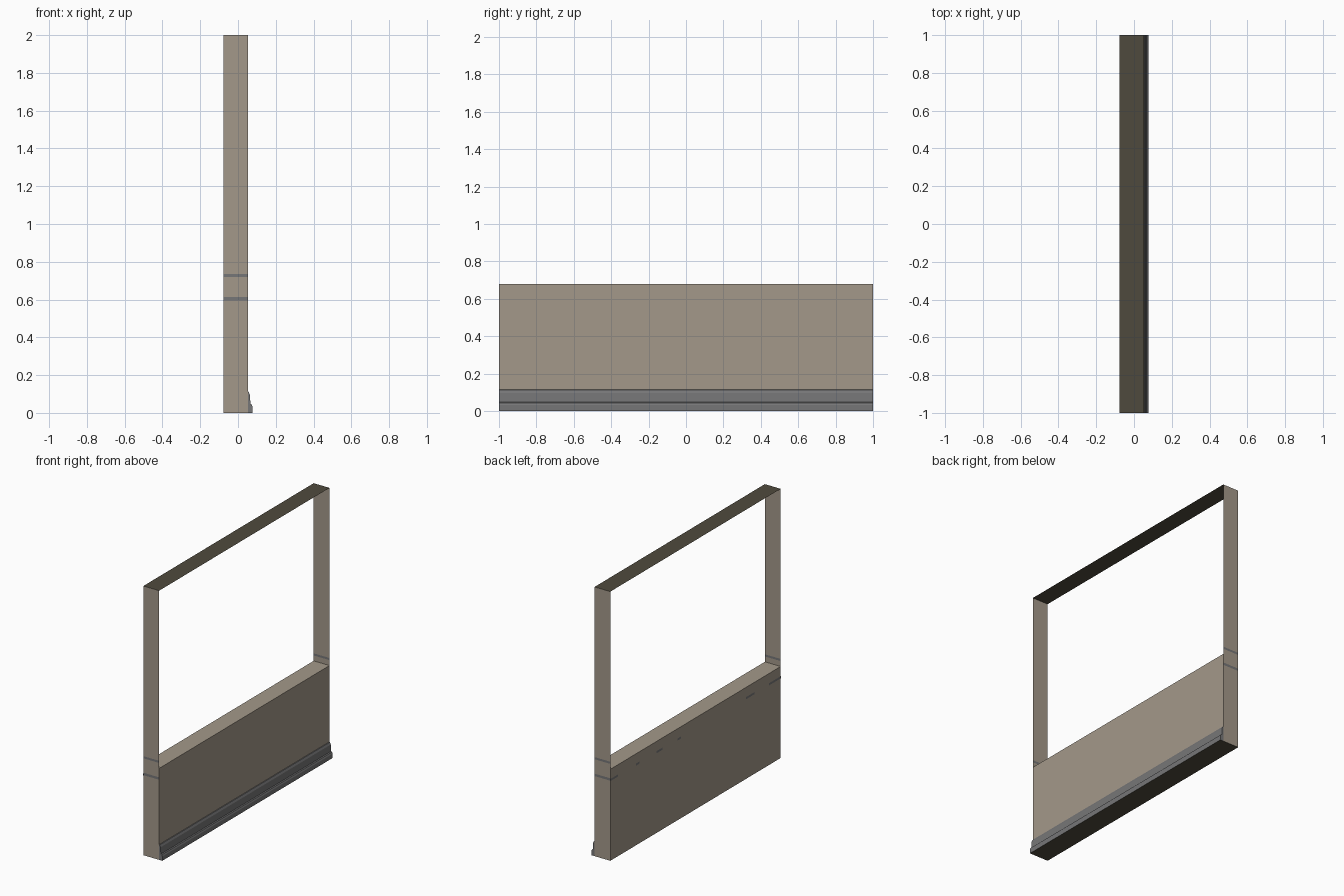
import bpy

if "Cube" in bpy.data.objects:
    bpy.data.objects.remove(bpy.data.objects["Cube"])


def material(name, hex_rgb):
    def lin(c):
        c /= 255
        return c / 12.92 if c <= 0.04045 else ((c + 0.055) / 1.055) ** 2.4
    m = bpy.data.materials.new(name)
    m.diffuse_color = (*[lin(c) for c in hex_rgb], 1)
    m.use_nodes = True
    m.node_tree.nodes["Principled BSDF"].inputs["Base Color"].default_value = m.diffuse_color
    return m


TAUPE = material("taupe_wall", (0xA4, 0x99, 0x8A))
OLIVE = material("dark_olive_edge", (0x4F, 0x4A, 0x3D))
GREY = material("grey_trim", (0x76, 0x76, 0x77))

X0, X1, XT = -0.078, 0.052, 0.078   # wall back, wall front, trim front
SILL, TOP = 0.68, 2.0


def build(name, verts, faces, mat):
    me = bpy.data.meshes.new(name)
    me.from_pydata(verts, [], faces)
    me.materials.append(mat)
    ob = bpy.data.objects.new(name, me)
    bpy.context.collection.objects.link(ob)
    return ob


def level(name, z, mat, up=True):
    # horizontal sheet across the wall thickness
    v = [(X0, -1, z), (X1, -1, z), (X1, 1, z), (X0, 1, z)]
    return build(name, v, [(0, 1, 2, 3) if up else (3, 2, 1, 0)], mat)


# Thin top and bottom edges, and the sill of the opening
level("top_edge", TOP, OLIVE)
level("bottom_edge", 0, OLIVE, up=False)
level("sill", SILL, TAUPE)

# Long lower wall faces on both sides
for name, x, s in (("wall_front", X1, 1), ("wall_back", X0, -1)):
    v = [(x, -s, 0), (x, s, 0), (x, s, SILL), (x, -s, SILL)]
    build(name, v, [(0, 1, 2, 3)], TAUPE)

# End sheets with grey bands cut into them
cuts = [0, 0.595, 0.613, SILL, 0.72, 0.736, TOP]
for name, s in (("end_left", -1), ("end_right", 1)):
    verts = [(x, s, z) for z in cuts for x in (X0, X1)]
    faces = []
    for i in range(len(cuts) - 1):
        a = 2 * i
        f = (a, a + 1, a + 3, a + 2)
        faces.append(f if s < 0 else f[::-1])
    ob = build(name, verts, faces, TAUPE)
    ob.data.materials.append(GREY)
    for i, p in enumerate(ob.data.polygons):
        p.material_index = 1 if i in (1, 4) else 0

# Short grey marks on the back face
for i, (a, b) in enumerate([(0.91, 1.0), (0.66, 0.70), (0.39, 0.46),
                            (0.17, 0.21), (-0.69, -0.59), (-1.0, -0.86)]):
    x = X0 - 0.0008
    build(f"back_mark_{i + 1}", [(x, a, 0.592), (x, b, 0.592), (x, b, 0.608), (x, a, 0.608)],
          [(3, 2, 1, 0)], GREY)

# Moulded skirting extruded along the wall
profile = [(X1, 0), (XT, 0), (XT, 0.032), (0.073, 0.043), (0.066, 0.047),
           (0.063, 0.096), (0.056, 0.112), (X1, 0.114)]
n = len(profile)
verts = [(x, y, z) for y in (-1, 1) for x, z in profile]
faces = [(i, i + n, (i + 1) % n + n, (i + 1) % n) for i in range(n)]
faces = [f[::-1] for f in faces]
faces += [tuple(range(n)), tuple(range(2 * n - 1, n - 1, -1))]
skirting = build("skirting", verts, faces, GREY)
skirting.data.materials.append(OLIVE)
skirting.data.polygons[0].material_index = 1   # underside
